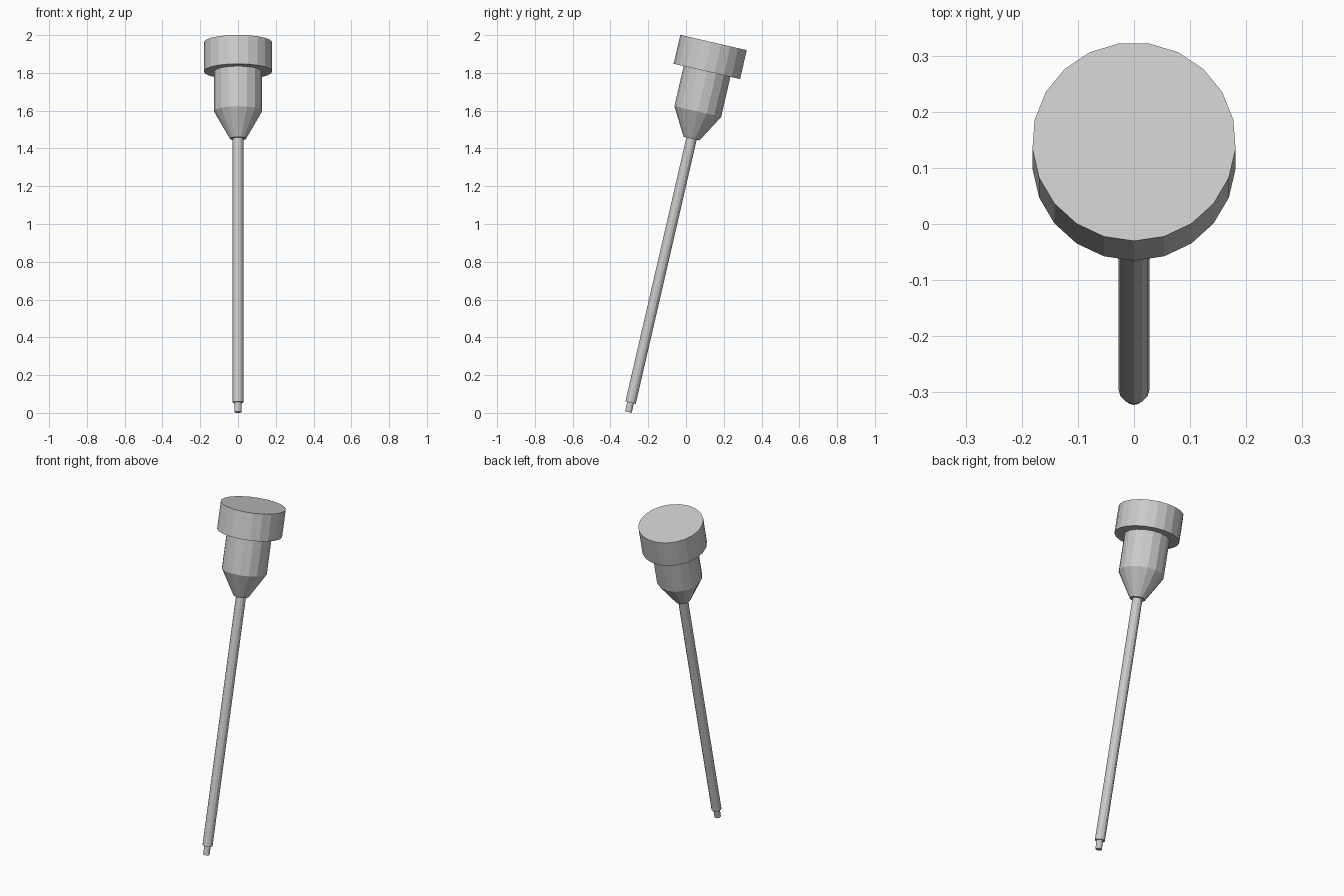
import bpy, bmesh, math
from mathutils import Matrix

cube = bpy.data.objects.get("Cube")
if cube:
    bpy.data.objects.remove(cube, do_unlink=True)

grey = bpy.data.materials.new("light grey")
grey.use_nodes = True
color = (0.6, 0.6, 0.6, 1)
grey.diffuse_color = color
grey.node_tree.nodes["Principled BSDF"].inputs["Base Color"].default_value = color

# The whole tool leans back, pivoting on its tip
LEAN = Matrix.Translation((0, -0.305, 0.004)) @ Matrix.Rotation(math.radians(-13), 4, "X")


def lathe(name, profile, sides):
    """Closed faceted solid turned around the leaning axis; profile is (radius, distance from tip)."""
    bm = bmesh.new()
    rings = []
    for radius, dist in profile:
        ring = []
        for i in range(sides):
            a = math.tau * i / sides
            ring.append(bm.verts.new((radius * math.sin(a), -radius * math.cos(a), dist)))
        rings.append(ring)
    for low, high in zip(rings, rings[1:]):
        for i in range(sides):
            j = (i + 1) % sides
            bm.faces.new((low[i], low[j], high[j], high[i]))
    bm.faces.new(rings[0][::-1])
    bm.faces.new(rings[-1])
    bmesh.ops.recalc_face_normals(bm, faces=bm.faces)
    mesh = bpy.data.meshes.new(name)
    bm.to_mesh(mesh)
    bm.free()
    mesh.materials.append(grey)
    obj = bpy.data.objects.new(name, mesh)
    obj.matrix_world = LEAN
    bpy.context.collection.objects.link(obj)
    return obj


# Narrow tip and long rod
lathe("tip", [(0.018, 0), (0.018, 0.054)], 12)
lathe("rod", [(0.028, 0.052), (0.028, 1.49)], 12)

# Barrel tapering down to the rod, and the wide cap on top
lathe("barrel", [(0.043, 1.486), (0.127, 1.633), (0.127, 1.852)], 16)
lathe("cap", [(0.1815, 1.851), (0.1815, 2.008)], 21)
